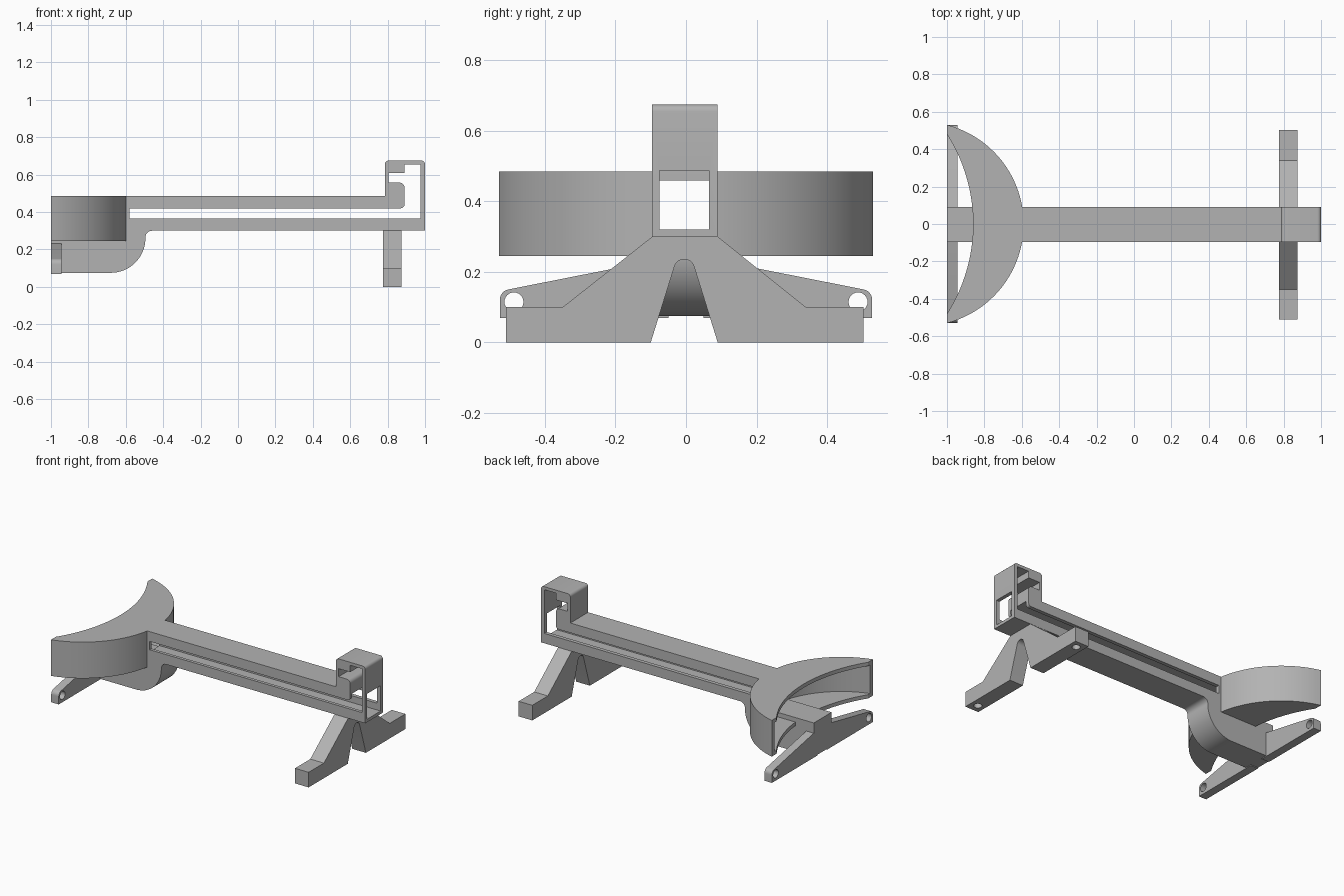
import bpy
import bmesh
from math import sin, cos, radians, atan2, degrees
from mathutils import Vector

cube = bpy.data.objects.get("Cube")
if cube:
    bpy.data.objects.remove(cube, do_unlink=True)

grey = bpy.data.materials.new("plain grey")
grey.use_nodes = True
grey.diffuse_color = (0.45, 0.45, 0.45, 1)
grey.node_tree.nodes["Principled BSDF"].inputs["Base Color"].default_value = (0.45, 0.45, 0.45, 1)

# How profile coordinates (u, v) and depth d map to space
PLANES = {
    "xy": lambda u, v, d: Vector((u, v, d)),
    "xz": lambda u, v, d: Vector((u, d, v)),
    "yz": lambda u, v, d: Vector((d, u, v)),
}


def arc(cu, cv, r, start, end, steps=10):
    """Points on a circle, angles in degrees."""
    angles = [radians(start + (end - start) * i / steps) for i in range(steps + 1)]
    return [(cu + r * cos(a), cv + r * sin(a)) for a in angles]


def extrude(name, plane, profile, d0, d1):
    """Solid made from a closed profile between two depths."""
    place = PLANES[plane]
    bm = bmesh.new()
    face = bm.faces.new([bm.verts.new(place(u, v, d0)) for u, v in profile])
    moved = bmesh.ops.extrude_face_region(bm, geom=[face])["geom"]
    verts = [g for g in moved if isinstance(g, bmesh.types.BMVert)]
    bmesh.ops.translate(bm, verts=verts, vec=place(0, 0, d1 - d0))
    bmesh.ops.recalc_face_normals(bm, faces=bm.faces)
    mesh = bpy.data.meshes.new(name)
    bm.to_mesh(mesh)
    bm.free()
    mesh.materials.append(grey)
    obj = bpy.data.objects.new(name, mesh)
    bpy.context.collection.objects.link(obj)
    return obj


def rect(u0, u1, v0, v1):
    return [(u0, v0), (u1, v0), (u1, v1), (u0, v1)]


def activate(obj):
    bpy.ops.object.select_all(action="DESELECT")
    obj.select_set(True)
    bpy.context.view_layer.objects.active = obj


def cut(obj, *cutters):
    """Subtract each cutter and remove it."""
    for cutter in cutters:
        cutter.hide_render = True
        mod = obj.modifiers.new("cut", "BOOLEAN")
        mod.operation = "DIFFERENCE"
        mod.solver = "EXACT"
        mod.object = cutter
        activate(obj)
        bpy.ops.object.modifier_apply(modifier=mod.name)
        bpy.data.objects.remove(cutter, do_unlink=True)


Y0, Y1 = -0.096, 0.09      # beam width
T0, T1 = -0.075, 0.065     # tunnel width

# Beam with the end tower
outline = [(-0.605, 0.3), (1, 0.3)]
outline += arc(0.98, 0.655, 0.02, 0, 90, 5)
outline += arc(0.805, 0.655, 0.02, 90, 180, 5)
outline += [(0.785, 0.485), (-0.605, 0.485)]
beam = extrude("beam", "xz", outline, Y0, Y1)

# Long side slot that rises around the hook inside the tower
slot = [(-0.58, 0.365), (0.975, 0.365), (0.975, 0.655), (0.89, 0.655),
        (0.89, 0.61), (0.805, 0.61), (0.805, 0.557)]
slot += arc(0.865, 0.532, 0.025, 90, 0, 5)
slot += arc(0.87, 0.44, 0.02, 0, -90, 5)
slot += [(-0.58, 0.42)]
cut(beam,
    extrude("slot_cutter", "xz", slot, Y0 - 0.1, Y1 + 0.1),
    extrude("tunnel_cutter", "yz", rect(T0, T1, 0.32, 0.46), -0.7, 1.1),
    extrude("window_cutter", "yz", rect(T0, T1, 0.32, 0.488), 0.95, 1.1))

# Crescent shoulder pad, hollow and open on its concave side
OUT_X, OUT_R = -1.1376, 0.5476
IN_X, IN_R = -1.753, 0.893


def edge_angle(cx, r, x=-1.0):
    return degrees(atan2((r * r - (x - cx) ** 2) ** 0.5, x - cx))


a_out, a_in = edge_angle(OUT_X, OUT_R), edge_angle(IN_X, IN_R)
crescent = arc(OUT_X, 0, OUT_R, -a_out, a_out, 48) + arc(IN_X, 0, IN_R, a_in, -a_in, 32)
pad = extrude("shoulder_pad", "xy", crescent, 0.245, 0.485)
hollow_r = OUT_R - 0.03
a_hollow = edge_angle(OUT_X, hollow_r, -1.05)
cut(pad,
    extrude("hollow_cutter", "xy", arc(OUT_X, 0, hollow_r, -a_hollow, a_hollow, 48), 0.27, 0.46),
    extrude("opening_cutter", "yz", rect(T0, T1, 0.32, 0.46), -0.7, -0.5))

# Rounded block under the pad
block = [(-1, 0.3), (-1, 0.075)]
block += arc(-0.68, 0.26, 0.185, -90, 0, 16)
block += arc(-0.46, 0.265, 0.035, 180, 90, 6)
under_block = extrude("under_block", "xz", block, Y0, Y1)

# Tapered side arms with a hole near each tip
parts = [beam, pad, under_block]
for side, label in ((1, "back"), (-1, "front")):
    shape = [(0.05, 0.07), (0.528, 0.07)]
    shape += arc(0.498, 0.121, 0.03, 0, 80, 6)
    shape += [(0.05, 0.24)]
    arm = extrude(label + "_arm", "yz", [(side * u, v) for u, v in shape], -1, -0.945)
    cut(arm, extrude("arm_hole_cutter", "yz", arc(side * 0.488, 0.115, 0.027, 0, 345, 23), -1.1, -0.9))
    parts.append(arm)

# Splayed stand with a rounded notch and blind holes under the feet
stand_shape = [(-0.51, 0), (-0.1, 0)]
stand_shape += arc(-0.005, 0.207, 0.029, 164, 16, 12)
stand_shape += [(0.09, 0), (0.503, 0), (0.503, 0.1), (0.34, 0.1), (Y1, 0.3),
                (Y0, 0.3), (-0.35, 0.1), (-0.51, 0.1)]
stand = extrude("stand", "yz", stand_shape, 0.775, 0.875)
cut(stand, *[extrude("foot_hole_cutter", "xy", arc(0.825, y, 0.025, 0, 345, 23), -0.1, 0.06)
             for y in (-0.455, 0.45)])
parts.append(stand)

for part in parts:
    activate(part)
    bpy.ops.object.shade_smooth_by_angle(angle=radians(30))
